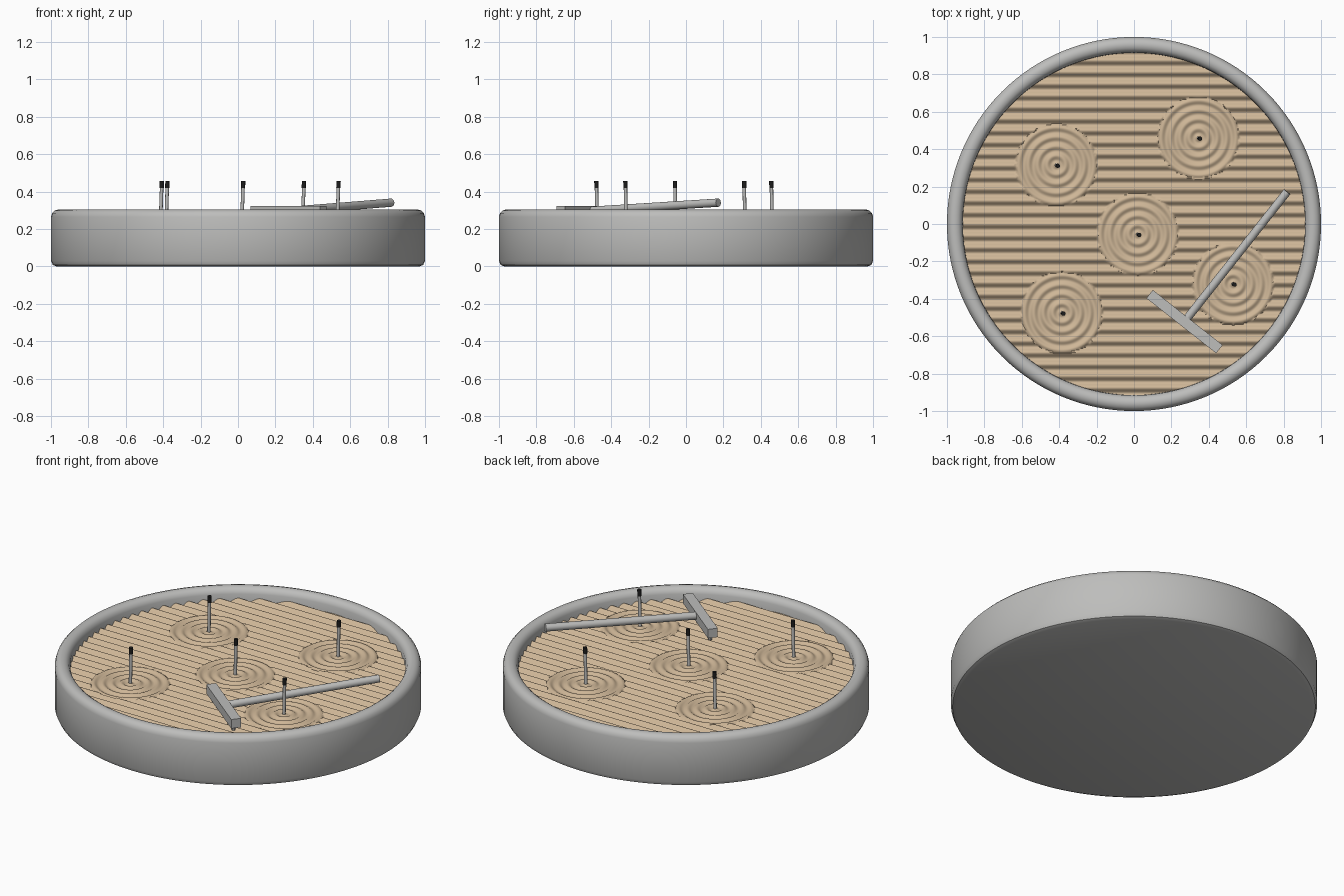
import bpy, bmesh, math
from mathutils import Vector

if "Cube" in bpy.data.objects:
    bpy.data.objects.remove(bpy.data.objects["Cube"])

def material(name, rgb):
    m = bpy.data.materials.new(name)
    m.diffuse_color = (*rgb, 1)
    m.use_nodes = True
    m.node_tree.nodes["Principled BSDF"].inputs["Base Color"].default_value = m.diffuse_color
    return m

stone = material("stone_grey", (0.51, 0.51, 0.50))
sand_tan = material("sand_tan", (0.62, 0.47, 0.31))
char = material("burnt_black", (0.012, 0.012, 0.012))

def finish(name, bm, mat, angle=None):
    bmesh.ops.recalc_face_normals(bm, faces=bm.faces)
    me = bpy.data.meshes.new(name)
    bm.to_mesh(me)
    bm.free()
    ob = bpy.data.objects.new(name, me)
    bpy.context.collection.objects.link(ob)
    me.materials.append(mat)
    if angle:
        bpy.ops.object.select_all(action='DESELECT')
        ob.select_set(True)
        bpy.context.view_layer.objects.active = ob
        bpy.ops.object.shade_smooth_by_angle(angle=math.radians(angle))
    return ob

def rod(name, a, b, r, mat, sides=16):
    a, b = Vector(a), Vector(b)
    bm = bmesh.new()
    bmesh.ops.create_cone(bm, cap_ends=True, segments=sides, radius1=r, radius2=r, depth=(b - a).length)
    bm.transform((b - a).to_track_quat('Z', 'Y').to_matrix().to_4x4())
    bmesh.ops.translate(bm, vec=(a + b) / 2, verts=bm.verts)
    return finish(name, bm, mat, 40)

# Round dish with a soft rim, revolved from half a cross-section
profile = [(0.97, 0), (0.99, 0.008), (1, 0.03), (1, 0.265), (0.994, 0.285), (0.98, 0.299), (0.96, 0.305),
           (0.94, 0.301), (0.925, 0.29), (0.916, 0.27), (0.914, 0.2)]
N = 128
bm = bmesh.new()
rings = [[bm.verts.new((r * math.cos(2 * math.pi * i / N), r * math.sin(2 * math.pi * i / N), z))
          for i in range(N)] for r, z in profile]
for lo, hi in zip(rings, rings[1:]):
    for i in range(N):
        j = (i + 1) % N
        bm.faces.new((lo[i], lo[j], hi[j], hi[i]))
bm.faces.new(rings[0])
bm.faces.new(rings[-1])
finish("dish", bm, stone, 40)

# Raked sand: straight furrows, with ripples around each stick
spots = [(-0.415, 0.315), (0.345, 0.46), (0.02, -0.055), (0.53, -0.32), (-0.385, -0.475)]

def sand_height(x, y):
    for cx, cy in spots:
        d = math.hypot(x - cx, y - cy)
        if d < 0.217:
            return 0.238 + 0.0055 * math.cos(2 * math.pi * d / 0.05)
    return 0.235 + 0.011 * math.cos(2 * math.pi * y / 0.0625)

ROWS, COLS, R = 270, 260, 0.918
bm = bmesh.new()
grid = []
for i in range(ROWS + 1):
    y = R * 0.9995 * (2 * i / ROWS - 1)
    w = math.sqrt(R * R - y * y)
    xs = [w * (2 * j / COLS - 1) for j in range(COLS + 1)]
    grid.append([bm.verts.new((x, y, sand_height(x, y))) for x in xs])
for a, b in zip(grid, grid[1:]):
    for j in range(COLS):
        bm.faces.new((a[j], a[j + 1], b[j + 1], b[j]))
finish("sand", bm, sand_tan, 60)

# Incense sticks with burnt tips, leaning slightly
for cx, cy in spots:
    base = Vector((cx, cy, 0.22))
    top = Vector((cx + 0.008, cy - 0.004, 0.457))
    neck = base.lerp(top, 0.84)
    rod("incense_stick", base, neck, 0.0095, stone, 12)
    rod("burnt_tip", neck, top, 0.0115, char, 12)

# Rake: head block, teeth and handle
head = Vector((0.27, -0.522, 0.295))
along = Vector((math.cos(math.radians(-38.3)), math.sin(math.radians(-38.3)), 0))
across = Vector((-along.y, along.x, 0))
bm = bmesh.new()
bmesh.ops.create_cube(bm, size=1)
for v in bm.verts:
    v.co = head + along * v.co.x * 0.475 + across * v.co.y * 0.056 + Vector((0, 0, v.co.z * 0.054))
finish("rake_head", bm, stone)
for k in range(6):
    p = head + along * (k - 2.5) * 0.075
    rod("rake_tooth", (p.x, p.y, 0.235), (p.x, p.y, 0.275), 0.011, stone, 8)
end = head + across * 0.885
rod("rake_handle", (head.x, head.y, 0.297), (end.x, end.y, 0.341), 0.022, stone, 20)
